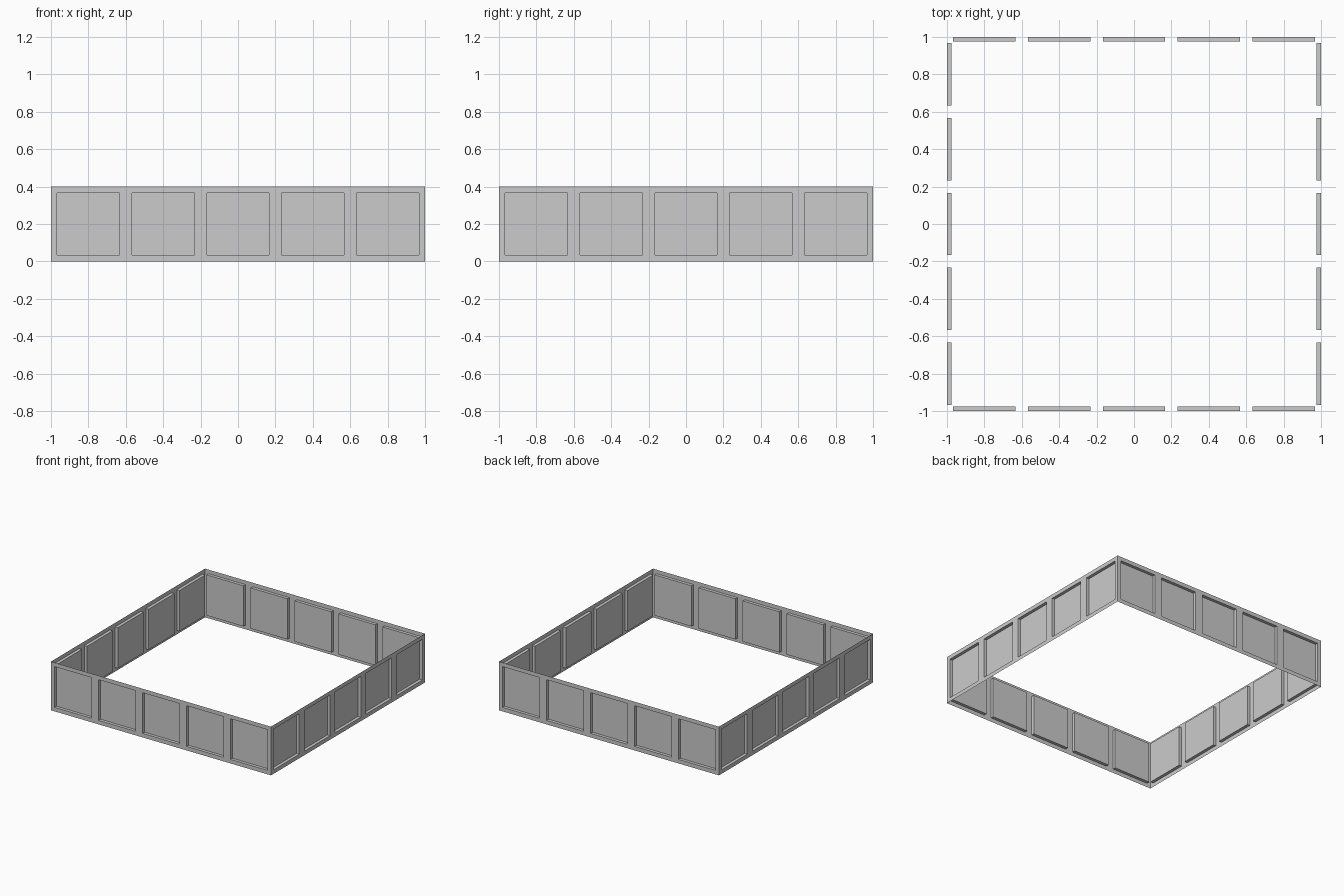
import bpy, bmesh, math
from mathutils import Matrix, Vector

if "Cube" in bpy.data.objects:
    bpy.data.objects.remove(bpy.data.objects["Cube"])

N = 5            # panels per side
SIZE = 2.0       # side length of the square enclosure
HEIGHT = 0.4
FRAME = 0.033    # frame width around each panel
DEPTH = 0.025    # panel recess

bm = bmesh.new()
step = SIZE / N

# Four thin walls, each a row of square sections
for side in range(4):
    rot = Matrix.Rotation(side * math.pi / 2, 4, 'Z')
    for i in range(N):
        x0 = -SIZE / 2 + i * step
        x1 = x0 + step
        corners = [(x0, 0), (x1, 0), (x1, HEIGHT), (x0, HEIGHT)]
        bm.faces.new([bm.verts.new(rot @ Vector((x, -SIZE / 2, z))) for x, z in corners])
bmesh.ops.remove_doubles(bm, verts=bm.verts[:], dist=1e-4)
bm.normal_update()

# Recessed panels: inset a frame, then push the panel straight inward
panels = bm.faces[:]
bmesh.ops.inset_individual(bm, faces=panels, thickness=FRAME, use_even_offset=True)
for f in panels:
    push = f.normal * -DEPTH
    new = bmesh.ops.extrude_face_region(bm, geom=[f])["geom"]
    verts = [g for g in new if isinstance(g, bmesh.types.BMVert)]
    bmesh.ops.translate(bm, verts=verts, vec=push)
bmesh.ops.delete(bm, geom=[f for f in panels if f.is_valid], context='FACES_ONLY')

mesh = bpy.data.meshes.new("panelled_wall")
bm.to_mesh(mesh)
bm.free()
wall = bpy.data.objects.new("panelled_wall", mesh)
bpy.context.collection.objects.link(wall)
